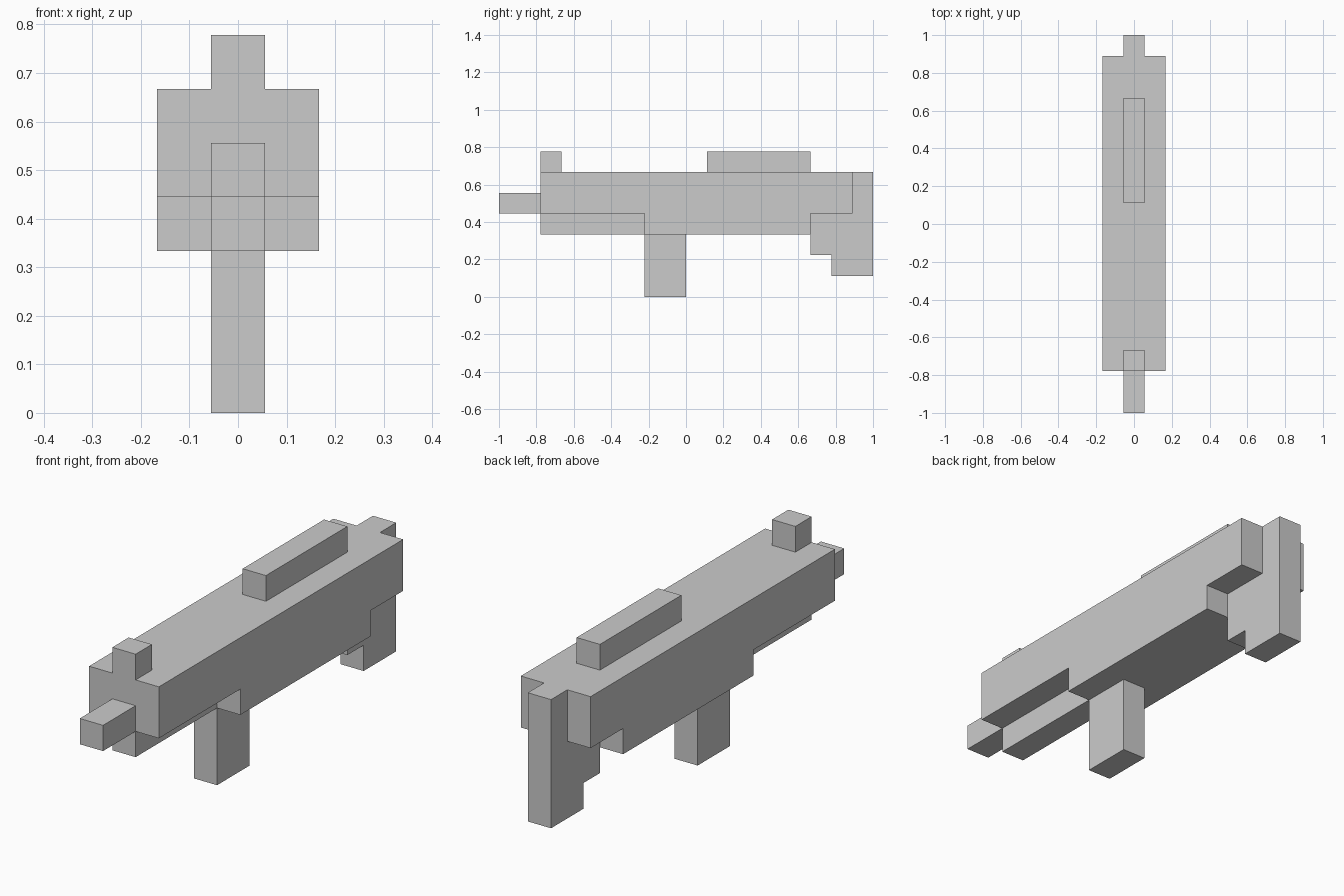
import bpy
import bmesh

if "Cube" in bpy.data.objects:
    bpy.data.objects.remove(bpy.data.objects["Cube"])

U = 1 / 9  # one block of the grid


def extrude_profile(name, points, width):
    """Extrude a side outline (y, z in blocks) symmetrically across x."""
    bm = bmesh.new()
    half = width * U / 2
    face = bm.faces.new([bm.verts.new((-half, y * U, z * U)) for y, z in points])
    result = bmesh.ops.extrude_face_region(bm, geom=[face])
    verts = [g for g in result["geom"] if isinstance(g, bmesh.types.BMVert)]
    bmesh.ops.translate(bm, verts=verts, vec=(2 * half, 0, 0))
    bmesh.ops.recalc_face_normals(bm, faces=bm.faces)
    mesh = bpy.data.meshes.new(name)
    bm.to_mesh(mesh)
    bm.free()
    obj = bpy.data.objects.new(name, mesh)
    bpy.context.collection.objects.link(obj)
    return obj


def block(name, y0, y1, z0, z1):
    """One-block-wide bar on the centre line."""
    return extrude_profile(name, [(y0, z0), (y1, z0), (y1, z1), (y0, z1)], 1)


# Wide main body, raised at the front and back ends
extrude_profile("body", [(-7, 4), (-2, 4), (-2, 3), (6, 3),
                         (6, 4), (8, 4), (8, 6), (-7, 6)], 3)

# Stepped stock, wrapping under and behind the body
extrude_profile("stock", [(6, 2), (7, 2), (7, 1), (9, 1),
                          (9, 6), (8, 6), (8, 4), (6, 4)], 1)

# Narrow parts along the centre line
block("barrel", -9, -7, 4, 5)
block("under_rail", -7, -2, 3, 4)
block("magazine", -2, 0, 0, 3)
block("front_sight", -7, -6, 6, 7)
block("top_rail", 1, 6, 6, 7)
